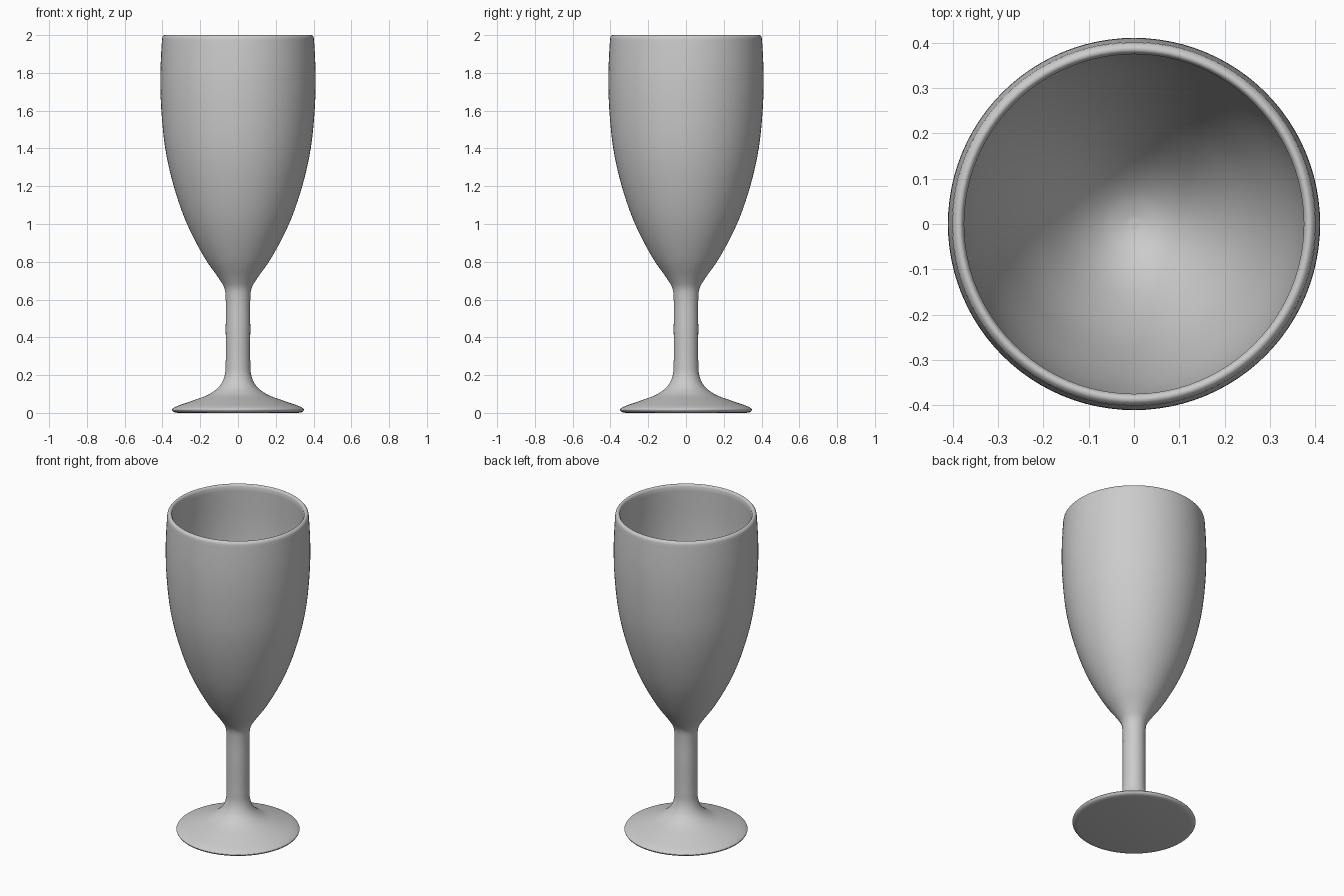
import bpy, bmesh, math
from mathutils import Vector

cube = bpy.data.objects.get("Cube")
if cube:
    bpy.data.objects.remove(cube)

SEGMENTS = 96

mat = bpy.data.materials.new("light grey")
mat.use_nodes = True
GREY = (0.6, 0.6, 0.6, 1)
mat.diffuse_color = GREY
mat.node_tree.nodes["Principled BSDF"].inputs["Base Color"].default_value = GREY


def smooth_curve(points, steps=5):
    """Centripetal spline through (radius, height) points."""
    p = [Vector(q) for q in points]
    p = [2 * p[0] - p[1]] + p + [2 * p[-1] - p[-2]]
    out = []
    for a, b, c, d in zip(p, p[1:], p[2:], p[3:]):
        t1 = (b - a).length ** 0.5
        t2 = t1 + (c - b).length ** 0.5
        t3 = t2 + (d - c).length ** 0.5
        for i in range(steps):
            t = t1 + (t2 - t1) * i / steps
            ab = a.lerp(b, t / t1)
            bc = b.lerp(c, (t - t1) / (t2 - t1))
            cd = c.lerp(d, (t - t2) / (t3 - t2))
            abc = ab.lerp(bc, t / t2)
            bcd = bc.lerp(cd, (t - t1) / (t3 - t1))
            out.append(abc.lerp(bcd, (t - t1) / (t2 - t1)))
    return out + [p[-2]]


def lathe(name, profile):
    """Spin a profile, ending on the axis, around z."""
    bm = bmesh.new()
    verts = [bm.verts.new((r, 0, z)) for r, z in profile]
    edges = [bm.edges.new(pair) for pair in zip(verts, verts[1:])]
    bmesh.ops.spin(bm, geom=verts + edges, cent=(0, 0, 0), axis=(0, 0, 1),
                   angle=math.tau, steps=SEGMENTS)
    bmesh.ops.remove_doubles(bm, verts=bm.verts, dist=0.0001)
    bmesh.ops.recalc_face_normals(bm, faces=bm.faces)
    mesh = bpy.data.meshes.new(name)
    bm.to_mesh(mesh)
    bm.free()
    mesh.materials.append(mat)
    obj = bpy.data.objects.new(name, mesh)
    bpy.context.collection.objects.link(obj)
    bpy.ops.object.select_all(action='DESELECT')
    obj.select_set(True)
    bpy.context.view_layer.objects.active = obj
    bpy.ops.object.shade_smooth_by_angle(angle=math.radians(40))


# Foot underside and edge
underside = [(0, 0), (0.32, 0), (0.335, 0.003)]
# Foot top, stem and outer bowl
outside = smooth_curve([
    (0.345, 0.008), (0.35, 0.018), (0.335, 0.03), (0.24, 0.065),
    (0.15, 0.1), (0.095, 0.145), (0.07, 0.2), (0.065, 0.27),
    (0.065, 0.45), (0.065, 0.6), (0.072, 0.66), (0.1, 0.71),
    (0.17, 0.81), (0.27, 1.0), (0.34, 1.2), (0.385, 1.4),
    (0.407, 1.62), (0.411, 1.78), (0.407, 1.9), (0.402, 1.98)])
# Rounded lip
lip = smooth_curve([(0.4, 1.99), (0.393, 1.998), (0.387, 2), (0.381, 1.998), (0.375, 1.988)], 3)
# Inner bowl
inside = smooth_curve([
    (0.376, 1.96), (0.381, 1.78), (0.377, 1.62), (0.355, 1.4),
    (0.31, 1.2), (0.24, 1.0), (0.14, 0.83), (0.07, 0.765),
    (0.018, 0.745), (0, 0.744)])

lathe("goblet", [tuple(p) for p in underside + outside + lip + inside])
